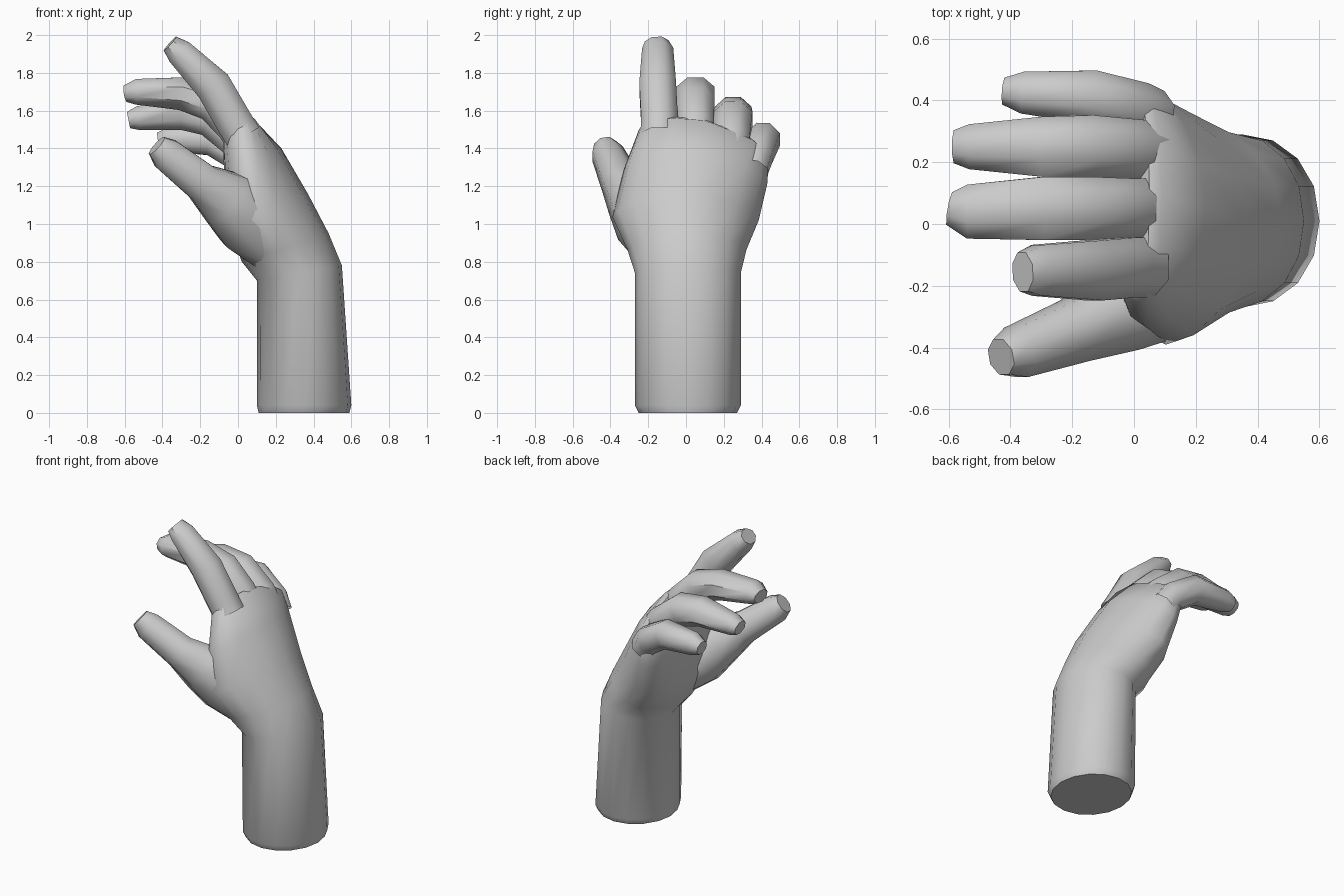
import bpy, bmesh, math
from mathutils import Vector

if "Cube" in bpy.data.objects:
    bpy.data.objects.remove(bpy.data.objects["Cube"])


def loft(name, rings, cap_start=True):
    """Skin closed rings of points, capping the ends."""
    bm = bmesh.new()
    loops = [[bm.verts.new(p) for p in ring] for ring in rings]
    n = len(loops[0])
    for a, b in zip(loops, loops[1:]):
        for i in range(n):
            j = (i + 1) % n
            bm.faces.new((a[i], a[j], b[j], b[i]))
    bm.faces.new(loops[-1])
    if cap_start:
        bm.faces.new(loops[0][::-1])
    bmesh.ops.recalc_face_normals(bm, faces=bm.faces)
    me = bpy.data.meshes.new(name)
    bm.to_mesh(me)
    bm.free()
    ob = bpy.data.objects.new(name, me)
    bpy.context.collection.objects.link(ob)
    bpy.context.view_layer.objects.active = ob
    ob.select_set(True)
    bpy.ops.object.shade_smooth_by_angle(angle=math.radians(48))
    ob.select_set(False)


def section(back, palm, y0, y1, drop=0.0, power=2.0, lean=0.0, n=16):
    """Rounded slice from back to palm; drop lowers the little-finger side,
    lean moves the widest part towards the palm."""
    b, p = Vector((back[0], 0, back[1])), Vector((palm[0], 0, palm[1]))
    mid, half = (b + p) / 2, (b - p) / 2
    ring = []
    for i in range(n):
        a = 2 * math.pi * i / n
        c, s = math.cos(a), math.sin(a)
        c = math.copysign(abs(c) ** (2 / power), c)
        s = math.copysign(abs(s) ** (2 / power), s)
        y = (y0 + y1) / 2 + s * (y1 - y0) / 2
        ring.append(mid + half * (c - lean * s * s)
                    + Vector((0, y, -drop * max(y - 0.05, 0))))
    return ring


def digit(name, path, n=8):
    """Tapered tube; path holds x, y, z, thickness radius, width radius."""
    pts = [Vector(p[:3]) for p in path]
    rings = []
    for i, p in enumerate(path):
        t = (pts[min(i + 1, len(pts) - 1)] - pts[max(i - 1, 0)]).normalized()
        up = t.cross(Vector((0, 1, 0))).normalized()
        side = up.cross(t)
        rings.append([pts[i] + up * p[3] * math.cos(2 * math.pi * (k + 0.5) / n) * 1.05
                      + side * p[4] * math.sin(2 * math.pi * (k + 0.5) / n) * 1.05
                      for k in range(n)])
    loft(name, rings, cap_start=False)


# Forearm, wrist and palm as one continuous skin
loft("forearm_and_palm", [
    section((0.59, 0.0), (0.11, 0.0), -0.25, 0.27),
    section((0.60, 0.04), (0.10, 0.04), -0.27, 0.29, power=2.1),
    section((0.55, 0.78), (0.10, 0.70), -0.27, 0.29, power=2.1),
    section((0.48, 0.95), (0.02, 0.80), -0.31, 0.32, lean=0.15),
    section((0.37, 1.16), (-0.04, 0.97), -0.39, 0.385, 0.05, lean=0.3),
    section((0.23, 1.40), (-0.07, 1.22), -0.33, 0.43, 0.20, lean=0.25),
    section((0.09, 1.565), (-0.08, 1.43), -0.25, 0.44, 0.36, 2.6),
    section((0.05, 1.57), (-0.06, 1.46), -0.22, 0.42, 0.36, 2.6),
])

# Four curled fingers
digit("index_finger", [
    (0.03, -0.14, 1.46, 0.10, 0.10), (-0.02, -0.14, 1.54, 0.10, 0.10),
    (-0.13, -0.15, 1.73, 0.10, 0.10), (-0.31, -0.15, 1.91, 0.075, 0.085),
    (-0.36, -0.155, 1.955, 0.05, 0.065)])
digit("middle_finger", [
    (0.03, 0.05, 1.44, 0.10, 0.10), (-0.02, 0.05, 1.52, 0.10, 0.10),
    (-0.14, 0.05, 1.64, 0.10, 0.105), (-0.30, 0.05, 1.69, 0.09, 0.105),
    (-0.54, 0.04, 1.70, 0.07, 0.09), (-0.595, 0.05, 1.69, 0.045, 0.055)])
digit("ring_finger", [
    (0.05, 0.23, 1.36, 0.10, 0.10), (0.0, 0.24, 1.44, 0.10, 0.10),
    (-0.15, 0.25, 1.56, 0.10, 0.105), (-0.30, 0.25, 1.585, 0.09, 0.10),
    (-0.53, 0.25, 1.56, 0.065, 0.075), (-0.58, 0.25, 1.55, 0.045, 0.055)])
digit("little_finger", [
    (0.06, 0.35, 1.29, 0.085, 0.085), (0.01, 0.37, 1.36, 0.09, 0.09),
    (-0.14, 0.41, 1.45, 0.09, 0.09), (-0.36, 0.425, 1.45, 0.07, 0.07),
    (-0.42, 0.43, 1.44, 0.045, 0.045)])

# Thumb, widening into the heel of the hand
digit("thumb", [
    (0.19, -0.12, 0.86, 0.13, 0.14), (0.06, -0.21, 1.02, 0.19, 0.17),
    (-0.06, -0.29, 1.13, 0.16, 0.13), (-0.19, -0.345, 1.22, 0.105, 0.105),
    (-0.38, -0.415, 1.37, 0.09, 0.085), (-0.43, -0.43, 1.415, 0.06, 0.06)])
